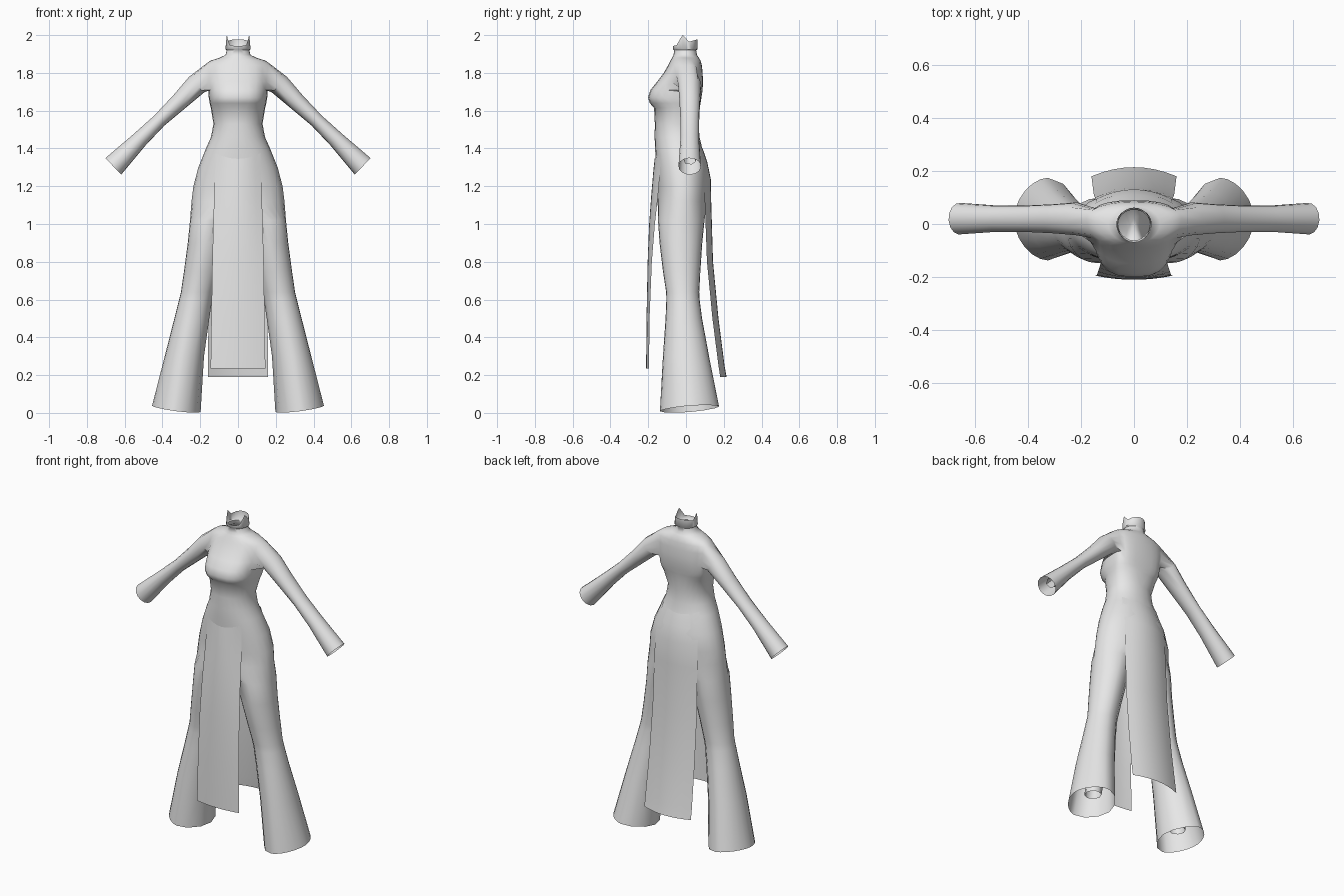
import bpy, bmesh, math
from mathutils import Vector

cloth = bpy.data.materials.new("grey_cloth")
cloth.diffuse_color = (0.8, 0.8, 0.8, 1)


def spow(v, p):
    return 0.0 if abs(v) < 1e-6 else math.copysign(abs(v) ** p, v)


def finish(bm, name, mirror=True, angle=60):
    bmesh.ops.recalc_face_normals(bm, faces=bm.faces)
    me = bpy.data.meshes.new(name)
    bm.to_mesh(me)
    bm.free()
    me.materials.append(cloth)
    ob = bpy.data.objects.new(name, me)
    bpy.context.collection.objects.link(ob)
    bpy.ops.object.select_all(action='DESELECT')
    ob.select_set(True)
    bpy.context.view_layer.objects.active = ob
    bpy.ops.object.shade_smooth_by_angle(angle=math.radians(angle))
    if mirror:
        m = ob.modifiers.new("mirror", 'MIRROR')
        m.use_clip = True
        m.merge_threshold = 0.0005
    return ob


def join(bm, a, b, closed=True):
    n = len(a)
    for k in range(n if closed else n - 1):
        j = (k + 1) % n
        bm.faces.new((a[k], a[j], b[j], b[k]))


def sleeve_ring(bm, x, z, hw, d, n, y=0.02):
    # ring square to the slanted arm, starting at its lower front
    ring = []
    for k in range(n):
        t = math.radians(225) + 2 * math.pi * k / n
        s = math.sin(t) * hw
        ring.append(bm.verts.new((x + 0.69 * s, y + math.cos(t) * d, z + 0.72 * s)))
    return ring


# --- bodysuit, right half: z, half width, front y, middle y, back y, power
torso = [
    (1.96, 0.061, -0.070, 0.0, 0.062, 1.0),
    (1.925, 0.067, -0.068, 0.0, 0.060, 1.0),
    (1.92, 0.060, -0.062, 0.0, 0.054, 1.0),
    (1.895, 0.066, -0.066, 0.0, 0.058, 1.0),
    (1.88, 0.098, -0.074, 0.0, 0.068, 1.0),
    (1.865, 0.145, -0.082, 0.01, 0.077, 1.0),
    (1.84, 0.180, -0.095, 0.02, 0.084, 0.95),
    (1.80, 0.176, -0.118, 0.02, 0.088, 0.9),
    (1.755, 0.168, -0.152, 0.02, 0.090, 0.8),
    (1.71, 0.158, -0.188, 0.015, 0.088, 0.75),
    (1.67, 0.155, -0.201, 0.01, 0.082, 0.72),
    (1.64, 0.150, -0.192, 0.0, 0.077, 0.75),
    (1.615, 0.144, -0.169, -0.01, 0.073, 0.85),
    (1.53, 0.130, -0.165, -0.04, 0.066, 0.95),
    (1.46, 0.143, -0.166, -0.04, 0.072, 0.95),
    (1.40, 0.170, -0.164, -0.035, 0.086, 0.95),
    (1.30, 0.210, -0.158, -0.02, 0.115, 0.95),
    (1.20, 0.236, -0.152, -0.015, 0.122, 0.95),
    (1.12, 0.246, -0.150, -0.02, 0.112, 0.95),
]
bm = bmesh.new()
rings = []
for r, (z, w, yf, yc, yb, p) in enumerate(torso):
    ring = []
    for i in range(-6, 7):
        a = math.radians(15 * i)
        s = math.sin(a)
        zz = z
        if r == 0:  # collar rim rises to a point at each side
            zz += 0.018 * s + 0.045 * max(0, 1 - abs(i + 1) / 2)
        y = yc + spow(s, p) * ((yb - yc) if s > 0 else (yc - yf))
        ring.append(bm.verts.new((w * spow(math.cos(a), p), y, zz)))
    rings.append(ring)
TOP, LOW, FR, BK = 6, 9, 4, 8  # armhole rows and columns
for r in range(len(rings) - 1):
    for c in range(12):
        if not (TOP <= r < LOW and FR <= c < BK):
            bm.faces.new((rings[r][c], rings[r][c + 1], rings[r + 1][c + 1], rings[r + 1][c]))

# sleeve grown from the armhole
prev = ([rings[LOW][c] for c in range(FR, BK)] + [rings[r][BK] for r in range(LOW, TOP, -1)]
        + [rings[TOP][c] for c in range(BK, FR, -1)] + [rings[r][FR] for r in range(TOP, LOW)])
for x, z, hw, d in [(0.22, 1.737, 0.058, 0.062), (0.31, 1.648, 0.047, 0.055),
                    (0.417, 1.547, 0.038, 0.050), (0.52, 1.447, 0.044, 0.050),
                    (0.66, 1.305, 0.061, 0.060)]:
    ring = sleeve_ring(bm, x, z, hw, d, len(prev))
    join(bm, prev, ring)
    prev = ring

# trouser leg, sharing the crotch line on the centre plane
last = rings[-1]
front, back = last[0].co.y, last[-1].co.y
crotch = []
for k in range(1, 6):
    f = k / 6
    crotch.append(bm.verts.new((0, back + (front - back) * f, 1.12 - 0.05 * math.sin(math.pi * f))))
prev = last + crotch
angles = [math.radians(-90 + 15 * k) for k in range(13)] + \
         [math.radians(120 + 30 * k) for k in range(5)]
# z, inner x, outer x, front y, back y
for z, xi, xo, yf, yb in [(1.02, 0.025, 0.254, -0.148, 0.098), (0.90, 0.06, 0.266, -0.140, 0.086),
                          (0.75, 0.10, 0.286, -0.122, 0.076), (0.64, 0.128, 0.302, -0.105, 0.070),
                          (0.60, 0.137, 0.312, -0.104, 0.072), (0.50, 0.152, 0.337, -0.108, 0.085),
                          (0.30, 0.180, 0.388, -0.122, 0.122), (0.0, 0.198, 0.455, -0.138, 0.175)]:
    ring = []
    for a in angles:
        p = 1.12 if z == 0 else 1.0
        x = (xi + xo) / 2 + (xo - xi) / 2 * spow(math.cos(a), p)
        y = (yf + yb) / 2 + (yb - yf) / 2 * spow(math.sin(a), p)
        tilt = 0.13 * (x - xi) + 0.08 * (y - yf) if z == 0 else 0
        ring.append(bm.verts.new((x, y, z + max(0, tilt - 0.008))))
    join(bm, prev, ring)
    prev = ring
finish(bm, "bodysuit")

# --- narrow lining tubes inside the cuffs and flares
bm = bmesh.new()
join(bm, sleeve_ring(bm, 0.52, 1.447, 0.034, 0.036, 6), sleeve_ring(bm, 0.63, 1.336, 0.030, 0.034, 6))
finish(bm, "cuff_lining")
bm = bmesh.new()
tube = []
for x, y, z, rad in [(0.225, -0.015, 0.60, 0.075), (0.31, 0.01, 0.08, 0.048)]:
    tube.append([bm.verts.new((x + rad * math.cos(k * math.pi / 4), y + rad * math.sin(k * math.pi / 4), z))
                 for k in range(8)])
join(bm, *tube)
finish(bm, "flare_lining")


# --- hanging skirt panels: z, half width, middle y, edge bend
def panel(name, rows, lift):
    bm = bmesh.new()
    prev = None
    for r, (z, w, y, bend) in enumerate(rows):
        ring = []
        for k in range(9):
            u = k / 4 - 1
            ring.append(bm.verts.new((w * u, y + bend * u * u, z + (lift * u * u if r == 0 else 0))))
        if prev:
            join(bm, prev, ring, closed=False)
        prev = ring
    finish(bm, name, mirror=False)


panel("front_panel", [(1.345, 0.118, -0.166, 0.032), (1.28, 0.121, -0.173, 0.036),
                      (1.15, 0.126, -0.184, 0.036), (1.0, 0.131, -0.195, 0.030),
                      (0.8, 0.136, -0.203, 0.022), (0.5, 0.141, -0.209, 0.016),
                      (0.235, 0.145, -0.211, 0.015)], 0.03)
panel("back_panel", [(1.40, 0.125, 0.088, -0.045), (1.33, 0.138, 0.112, -0.042),
                     (1.24, 0.145, 0.131, -0.038), (1.1, 0.148, 0.134, -0.034),
                     (0.8, 0.152, 0.143, -0.032), (0.5, 0.156, 0.172, -0.032),
                     (0.25, 0.160, 0.204, -0.032), (0.19, 0.160, 0.215, -0.034)], 0.025)
